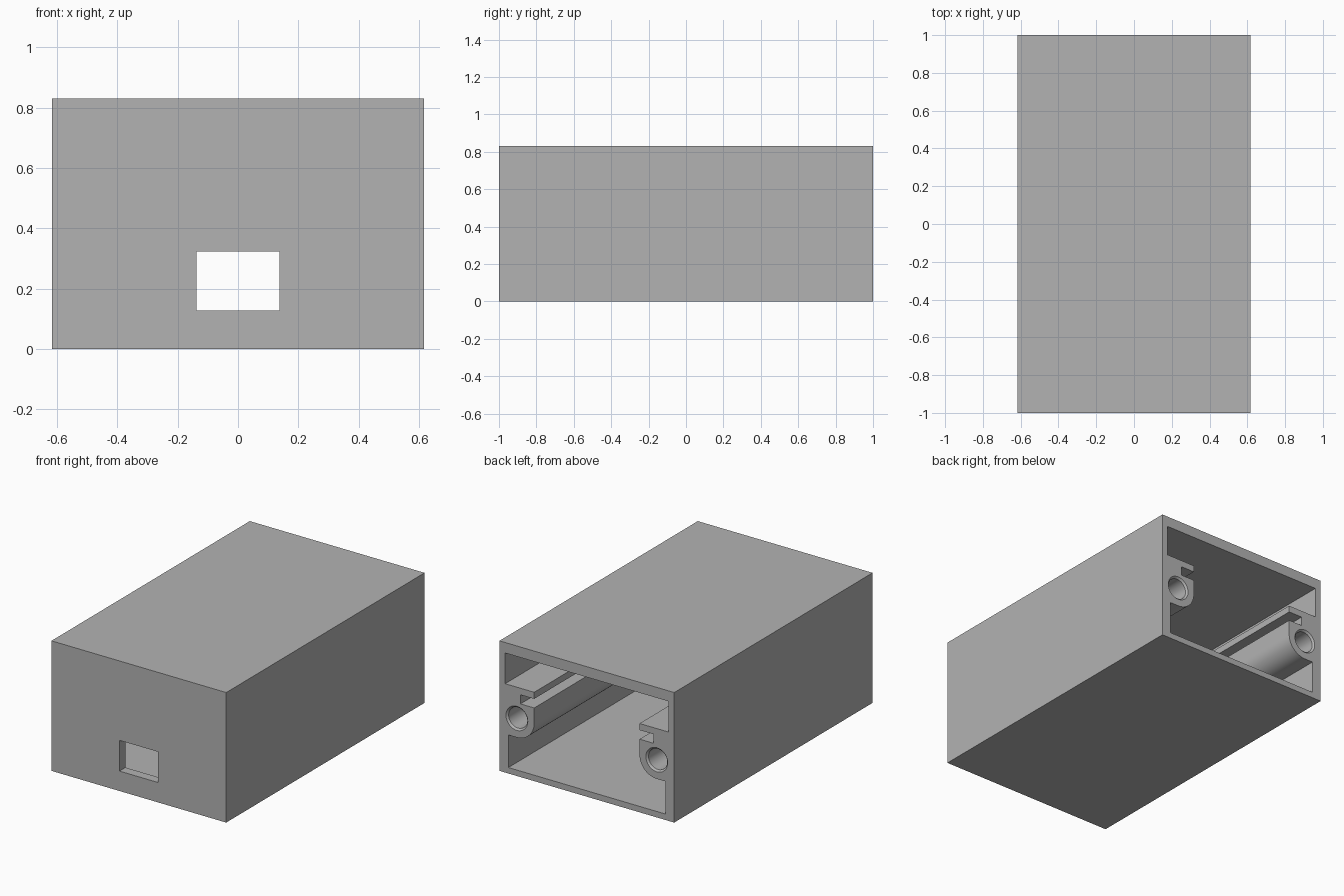
import bpy
import bmesh
from math import cos, sin, pi, radians

if "Cube" in bpy.data.objects:
    bpy.data.objects.remove(bpy.data.objects["Cube"])

HALF_W, HALF_L, HEIGHT = 0.617, 1.0, 0.83
FRONT_WALL = 0.06
BOSS_X, BOSS_Z, BOSS_R = HALF_W - 0.123, 0.368, 0.122
HOLE_R, HOLE_DEPTH, CHAMFER = 0.066, 0.6, 0.011

grey = bpy.data.materials.new("grey plastic")
grey.use_nodes = True
colour = (0.45, 0.45, 0.45, 1)
grey.diffuse_color = colour
grey.node_tree.nodes["Principled BSDF"].inputs["Base Color"].default_value = colour


def prism(name, rings):
    """Solid lofted through (y, [(x, z), ...]) cross-sections."""
    bm = bmesh.new()
    loops = [[bm.verts.new((x, y, z)) for x, z in pts] for y, pts in rings]
    for a, b in zip(loops, loops[1:]):
        for i in range(len(a)):
            j = (i + 1) % len(a)
            bm.faces.new((a[i], a[j], b[j], b[i]))
    bm.faces.new(loops[0])
    bm.faces.new(loops[-1])
    bmesh.ops.recalc_face_normals(bm, faces=bm.faces)
    mesh = bpy.data.meshes.new(name)
    bm.to_mesh(mesh)
    bm.free()
    mesh.materials.append(grey)
    obj = bpy.data.objects.new(name, mesh)
    bpy.context.collection.objects.link(obj)
    return obj


def rect(x, z0, z1):
    return [(-x, z0), (x, z0), (x, z1), (-x, z1)]


def circle(x, z, r, n=40):
    return [(x + r * cos(2 * pi * i / n), z + r * sin(2 * pi * i / n)) for i in range(n)]


body = prism("enclosure_body", [(-HALF_L, rect(HALF_W, 0, HEIGHT)),
                                (HALF_L, rect(HALF_W, 0, HEIGHT))])

# Cavity outline on one side, from floor to ceiling: screw boss, board slot, shelf
boss_arc = [(BOSS_X - BOSS_R * sin(t), BOSS_Z - BOSS_R * cos(t))
            for t in (pi / 2 * i / 16 for i in range(17))]
rail_x = BOSS_X - BOSS_R
low_x, slot_x, high_x = HALF_W - 0.063, HALF_W - 0.148, HALF_W - 0.04
side = [(low_x, 0.038), (low_x, BOSS_Z - BOSS_R)] + boss_arc + [
    (rail_x, 0.467), (slot_x, 0.467), (slot_x, 0.525),
    (rail_x, 0.525), (rail_x, 0.567), (high_x, 0.567), (high_x, 0.763)]
outline = side + [(-x, z) for x, z in reversed(side)]

cutters = [
    prism("cavity", [(FRONT_WALL - HALF_L, outline), (HALF_L + 0.1, outline)]),
    prism("window", [(-HALF_L - 0.1, rect(0.137, 0.127, 0.323)),
                     (-HALF_L + 0.2, rect(0.137, 0.127, 0.323))]),
]
# Screw holes with a chamfered mouth
for s in (-1, 1):
    x = s * BOSS_X
    wide = circle(x, BOSS_Z, HOLE_R + CHAMFER)
    bore = circle(x, BOSS_Z, HOLE_R)
    cutters.append(prism("screw_hole", [(HALF_L + 0.05, wide), (HALF_L, wide),
                                        (HALF_L - CHAMFER, bore), (HALF_L - HOLE_DEPTH, bore)]))

# Carve the body, then drop the cutters
bpy.context.view_layer.objects.active = body
body.select_set(True)
for cutter in cutters:
    cutter.hide_render = True
    cutter.select_set(False)
    mod = body.modifiers.new(cutter.name, "BOOLEAN")
    mod.operation = "DIFFERENCE"
    mod.solver = "EXACT"
    mod.object = cutter
    bpy.ops.object.modifier_apply(modifier=mod.name)
for cutter in cutters:
    bpy.data.objects.remove(cutter)

bpy.ops.object.shade_smooth_by_angle(angle=radians(30))
